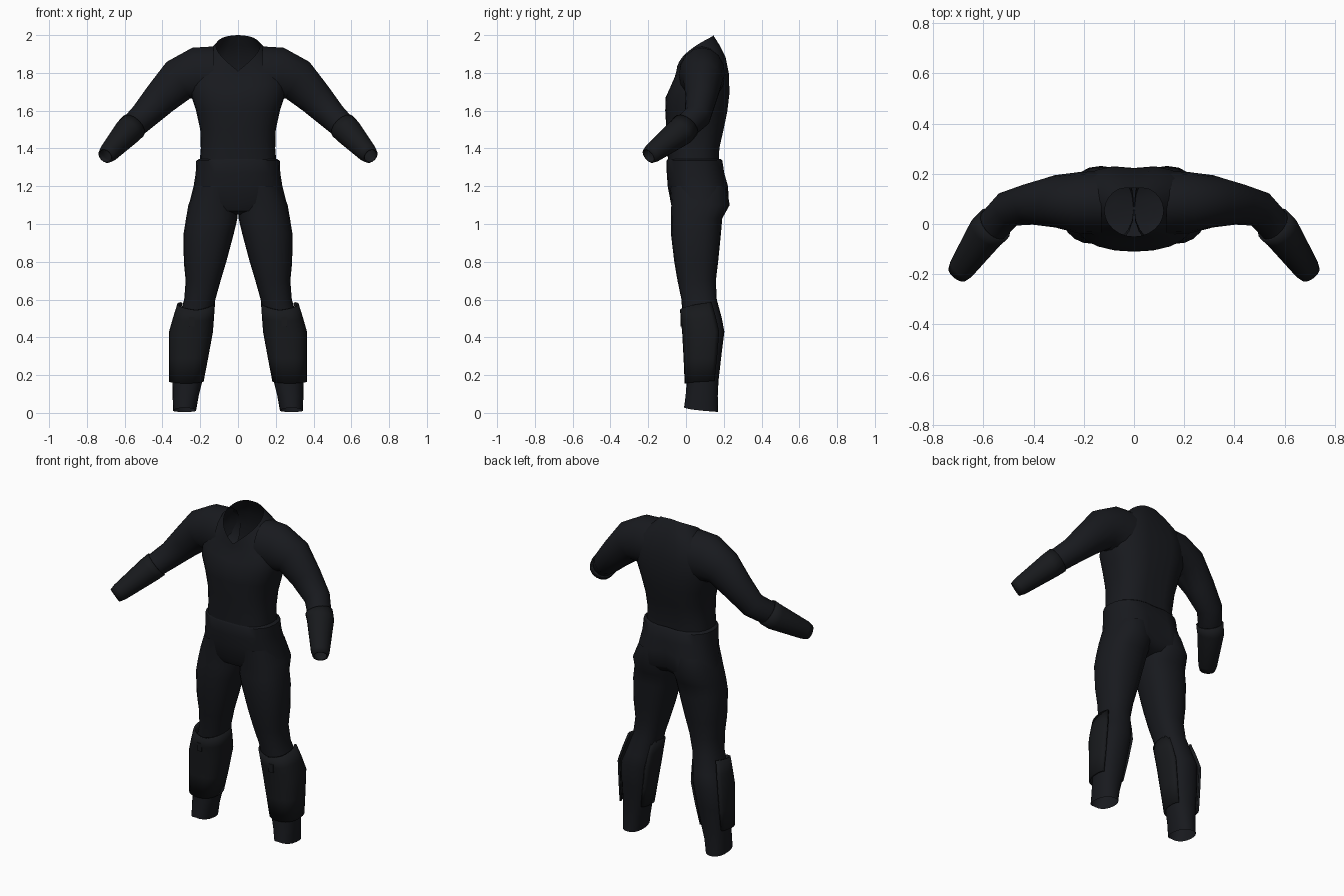
import bpy, bmesh, math
from mathutils import Vector

if "Cube" in bpy.data.objects:
    bpy.data.objects.remove(bpy.data.objects["Cube"])

cloth = bpy.data.materials.new("dark_cloth")
cloth.diffuse_color = (0.009, 0.010, 0.013, 1)
cloth.use_nodes = True
cloth.node_tree.nodes["Principled BSDF"].inputs["Base Color"].default_value = cloth.diffuse_color
plate = bpy.data.materials.new("dark_plate")
plate.diffuse_color = (0.009, 0.010, 0.012, 1)
plate.use_nodes = True
plate.node_tree.nodes["Principled BSDF"].inputs["Base Color"].default_value = plate.diffuse_color


def spow(v, n):
    """Signed power used for rounded-box cross-sections."""
    return math.copysign(abs(v) ** (2 / n), v)


def section(x0, x1, y0, y1, z0, z1=None, n=2.4, seg=24, span=360, cleft=0.0):
    """Rounded section seen from above; z runs from z0 (front) to z1 (back)."""
    z1 = z0 if z1 is None else z1
    count = seg if span == 360 else seg + 1
    pts = []
    for i in range(count):
        a = math.radians(-90 - span / 2 + span * i / seg)
        x = (x0 + x1) / 2 + (x1 - x0) / 2 * spow(math.cos(a), n)
        y = (y0 + y1) / 2 + (y1 - y0) / 2 * spow(math.sin(a), n)
        t = max(0.0, min(1.0, (y - y0) / (y1 - y0)))
        if math.sin(a) > 0:
            y -= cleft * math.exp(-(x / 0.05) ** 2)
        pts.append(Vector((x, y, z0 + (z1 - z0) * t ** 0.5)))
    return pts


def tube_sections(path, seg=16):
    """Elliptical sections along a path of (centre, half depth, half height)."""
    out = []
    for i, (c, ry, rz) in enumerate(path):
        a, b = path[max(i - 1, 0)][0], path[min(i + 1, len(path) - 1)][0]
        d = (Vector(b) - Vector(a)).normalized()
        u = Vector((0, 1, 0))
        u = (u - d * u.dot(d)).normalized()
        v = u.cross(d)
        out.append([Vector(c) + u * ry * math.cos(k * math.tau / seg)
                    + v * rz * math.sin(k * math.tau / seg) for k in range(seg)])
    return out


def finish(ob, mat, mirror=False, thickness=0):
    ob.data.materials.append(mat)
    bpy.ops.object.select_all(action='DESELECT')
    bpy.context.view_layer.objects.active = ob
    ob.select_set(True)
    bpy.ops.object.shade_smooth_by_angle(angle=math.radians(40))
    if thickness:
        s = ob.modifiers.new("thickness", 'SOLIDIFY')
        s.thickness, s.offset = thickness, -1
    if mirror:
        ob.modifiers.new("mirror", 'MIRROR')
    return ob


def loft(name, rings, mat=cloth, closed=True, cap_last=False, **kw):
    bm = bmesh.new()
    vs = [[bm.verts.new(p) for p in r] for r in rings]
    n = len(vs[0])
    for lo, hi in zip(vs, vs[1:]):
        for j in range(n if closed else n - 1):
            k = (j + 1) % n
            bm.faces.new((lo[j], lo[k], hi[k], hi[j]))
    if cap_last:
        bm.faces.new(vs[-1])
    bmesh.ops.recalc_face_normals(bm, faces=bm.faces)
    # open shells: make sure the normals point away from the middle
    mid = sum((v.co for v in bm.verts), Vector()) / len(bm.verts)
    if sum((f.calc_center_median() - mid).dot(f.normal) * f.calc_area() for f in bm.faces) < 0:
        bmesh.ops.reverse_faces(bm, faces=bm.faces)
    me = bpy.data.meshes.new(name)
    bm.to_mesh(me)
    bm.free()
    ob = bpy.data.objects.new(name, me)
    bpy.context.collection.objects.link(ob)
    return finish(ob, mat, **kw)


# Shirt torso: half width, front y, back y, front z, back z, boxiness
torso = [(.205, -.095, .18, 1.30, 1.30, 2.6), (.197, -.098, .182, 1.40, 1.40, 2.5),
         (.20, -.104, .205, 1.50, 1.50, 2.5), (.222, -.11, .225, 1.60, 1.60, 2.5),
         (.25, -.108, .235, 1.67, 1.69, 2.5), (.255, -.085, .233, 1.72, 1.79, 2.5),
         (.225, -.063, .215, 1.765, 1.885, 2.4), (.165, -.055, .188, 1.79, 1.945, 2.2),
         (.117, -.05, .156, 1.81, 2.0, 2.0)]
loft("shirt_torso", [section(-w, w, f, b, zf, zb, n, cleft=.012) for w, f, b, zf, zb, n in torso])

# Trouser hips with waistband step
hips = [(.205, -.096, .188, 1.345), (.221, -.102, .198, 1.335), (.224, -.102, .208, 1.27),
        (.235, -.097, .230, 1.20), (.258, -.08, .233, 1.11), (.20, -.06, .20, 1.07),
        (.08, .0, .13, 1.05)]
loft("trouser_hips", [section(-w, w, f, b, z, cleft=.03 if z < 1.25 else .01)
                      for w, f, b, z in hips], cap_last=True)

# Trouser legs: inner x, outer x, front y, back y, z
leg = [(.0, .225, -.085, .215, 1.20), (.0, .263, -.078, .231, 1.10), (.003, .275, -.079, .192, 1.03),
       (.022, .288, -.08, .185, .95), (.062, .287, -.062, .17, .80), (.092, .277, -.045, .158, .70),
       (.12, .285, -.024, .163, .60), (.135, .315, -.018, .19, .50), (.145, .342, -.008, .203, .43),
       (.165, .347, .004, .187, .30), (.188, .346, .004, .172, .17), (.208, .346, -.002, .168, .09)]
rings = [section(*r, n=2.3, seg=20) for r in leg]
rings.append(section(.222, .344, -.01, .17, .03, .005, n=2.3, seg=20))
loft("trouser_leg", rings, mirror=True)

# Shin guards wrapping the front and sides of the calf
guard = [(.122, .322, -.032, .165, .543, .59), (.127, .345, -.026, .19, .485, .51),
         (.133, .366, -.02, .21, .42, .43), (.158, .366, -.013, .195, .29, .29),
         (.182, .366, -.007, .178, .155, .17)]
loft("shin_guard", [section(*g, n=2.5, seg=18, span=260) for g in guard],
     mat=plate, closed=False, mirror=True, thickness=.012)

# Small fastener on each shin guard
bpy.ops.mesh.primitive_cube_add(size=1)
stud = bpy.context.object
stud.name = stud.data.name = "shin_fastener"
for v in stud.data.vertices:
    v.co = Vector((.245 + v.co.x * .03, -.024 + v.co.y * .012, .482 + v.co.z * .05))
finish(stud, plate, mirror=True)

# Sleeves: centre, half depth, half height
sleeve = [((.13, .085, 1.79), .125, .15), ((.22, .085, 1.79), .122, .145),
          ((.315, .09, 1.762), .104, .115), ((.41, .08, 1.665), .083, .093),
          ((.50, .06, 1.57), .072, .075), ((.56, -.005, 1.513), .068, .068),
          ((.60, -.055, 1.47), .06, .06)]
loft("sleeve", tube_sections(sleeve), mirror=True)

# Forearm cuffs
cuff = [((.555, -.002, 1.518), .078, .076), ((.585, -.03, 1.487), .078, .074),
        ((.685, -.175, 1.377), .054, .052), ((.702, -.198, 1.36), .044, .042)]
loft("forearm_cuff", tube_sections(cuff), mat=plate, mirror=True, thickness=.008)
